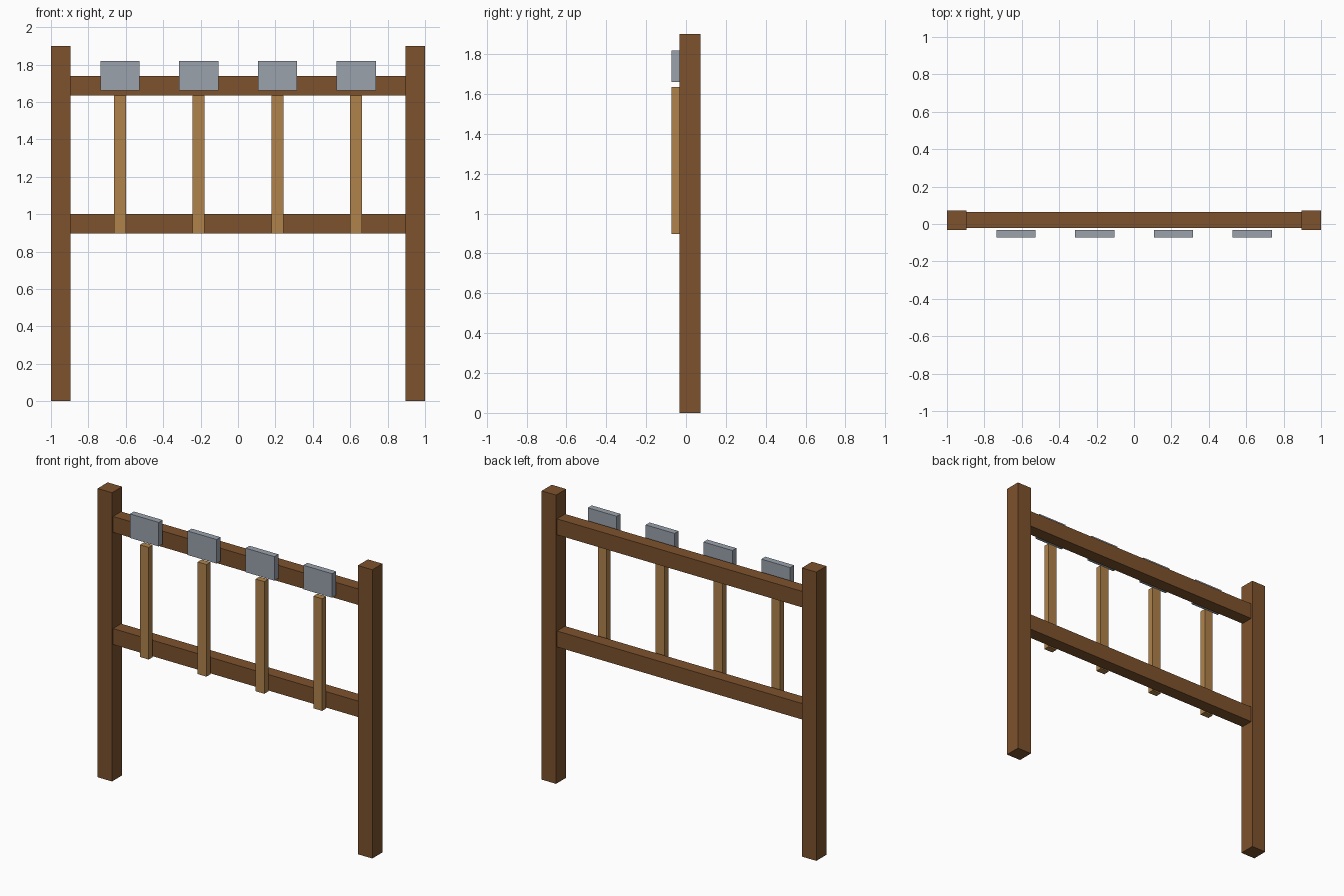
import bpy
import bmesh

default_cube = bpy.data.objects.get("Cube")
if default_cube:
    bpy.data.objects.remove(default_cube, do_unlink=True)


def make_material(name, rgb):
    mat = bpy.data.materials.new(name)
    mat.use_nodes = True
    color = (*rgb, 1.0)
    mat.diffuse_color = color
    mat.node_tree.nodes["Principled BSDF"].inputs["Base Color"].default_value = color
    return mat


def box(name, x, y, z, mat):
    """Box spanning the given (min, max) range on each axis."""
    spans = (x, y, z)
    mesh = bpy.data.meshes.new(name)
    bm = bmesh.new()
    bmesh.ops.create_cube(bm, size=1.0)
    bmesh.ops.scale(bm, vec=[hi - lo for lo, hi in spans], verts=bm.verts)
    bm.to_mesh(mesh)
    bm.free()
    mesh.materials.append(mat)
    obj = bpy.data.objects.new(name, mesh)
    obj.location = [(lo + hi) / 2 for lo, hi in spans]
    bpy.context.collection.objects.link(obj)
    return obj


dark_wood = make_material("dark wood", (0.205, 0.084, 0.026))
light_wood = make_material("light wood", (0.434, 0.223, 0.07))
steel = make_material("grey steel", (0.328, 0.361, 0.413))

POST_INNER = 0.895
POST_Y = (-0.032, 0.073)
RAIL_Y = (-0.021, 0.063)
TOOL_Y = (-0.073, -0.032)

# Upright posts
box("left_post", (POST_INNER, 1.0), POST_Y, (0, 1.9), dark_wood)
box("right_post", (-1.0, -POST_INNER), POST_Y, (0, 1.9), dark_wood)

# Horizontal rails between the posts
for name, z in (("lower_rail", (0.897, 1.002)), ("upper_rail", (1.635, 1.74))):
    box(name, (-POST_INNER, POST_INNER), RAIL_Y, z, dark_wood)

# Row of hanging tools: a wooden handle with a steel head above it
for i in range(4):
    cx = -0.631 + 0.421 * i
    box(f"tool_handle_{i + 1}", (cx - 0.032, cx + 0.032), TOOL_Y, (0.897, 1.635), light_wood)
    box(f"tool_head_{i + 1}", (cx - 0.105, cx + 0.105), TOOL_Y, (1.661, 1.819), steel)
